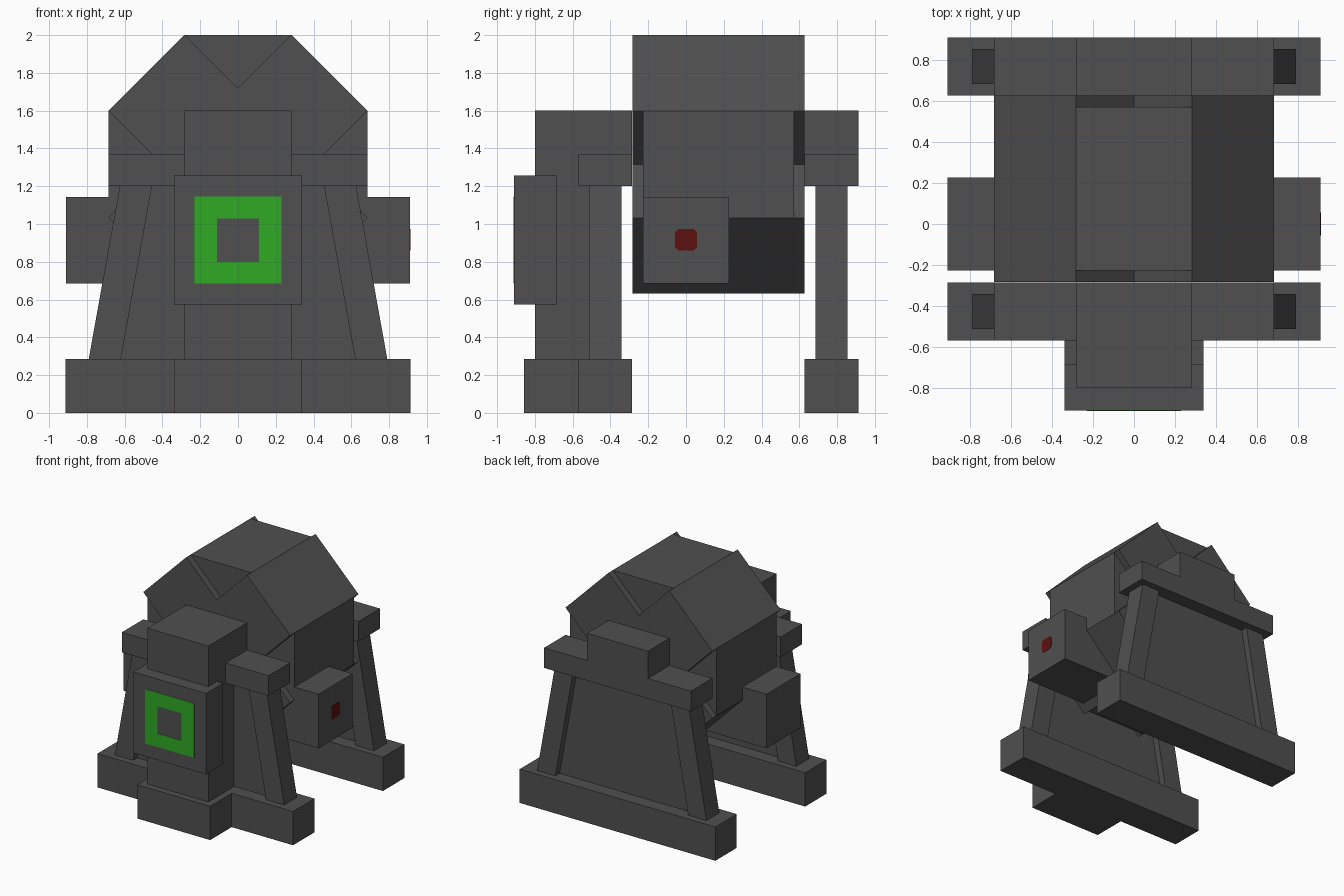
import bpy, bmesh, math
from mathutils import Matrix, Vector

if "Cube" in bpy.data.objects:
    bpy.data.objects.remove(bpy.data.objects["Cube"])


def material(name, rgb):
    m = bpy.data.materials.new(name)
    m.diffuse_color = (*rgb, 1)
    m.use_nodes = True
    m.node_tree.nodes["Principled BSDF"].inputs["Base Color"].default_value = m.diffuse_color
    return m


GREY = material("dark_grey", (0.08, 0.08, 0.08))
GREEN = material("bright_green", (0.028, 0.40, 0.017))
RED = material("dark_red", (0.11, 0.005, 0.005))


def finish(name, bm, mat):
    bmesh.ops.recalc_face_normals(bm, faces=bm.faces)
    me = bpy.data.meshes.new(name)
    bm.to_mesh(me)
    bm.free()
    me.materials.append(mat)
    ob = bpy.data.objects.new(name, me)
    bpy.context.collection.objects.link(ob)
    return ob


def box(name, x, y, z, mat=GREY, turn=0.0):
    """Box from (min, max) ranges, optionally turned about the y axis."""
    bm = bmesh.new()
    bmesh.ops.create_cube(bm, size=1)
    size = [r[1] - r[0] for r in (x, y, z)]
    mid = Vector([(r[0] + r[1]) / 2 for r in (x, y, z)])
    bm.transform(Matrix.Translation(mid) @ Matrix.Rotation(turn, 4, 'Y')
                 @ Matrix.Diagonal((*size, 1)))
    return finish(name, bm, mat)


def prism(name, profile, y0, y1, mat=GREY):
    """Extrude an x-z profile along y."""
    bm = bmesh.new()
    f = bm.faces.new([bm.verts.new((px, y0, pz)) for px, pz in profile])
    new = bmesh.ops.extrude_face_region(bm, geom=[f])["geom"]
    bmesh.ops.translate(bm, vec=(0, y1 - y0, 0),
                        verts=[v for v in new if isinstance(v, bmesh.types.BMVert)])
    return finish(name, bm, mat)


# Drum body: four crossed slabs forming an octagon, the diagonals slightly longer
R, H, CZ = 0.685, 0.284, 1.316
for i, label in enumerate(("level", "rising", "upright", "falling")):
    y = (-0.284, 0.628) if i % 2 else (-0.227, 0.571)
    box("drum_slab_" + label, (-R, R), y, (CZ - H, CZ + H), turn=i * math.pi / 4)

# Front and rear stands
for label, y0 in (("front", -0.57), ("rear", 0.628)):
    y1 = y0 + 0.285
    box(label + "_foot", (-0.913, 0.913), (y0, y1), (0, 0.285))
    box(label + "_beam", (-0.685, 0.685), (y0, y1), (1.2, 1.37))
    box(label + "_beam_block", (-0.284, 0.284), (y0, y1), (1.36, 1.6))
    prism(label + "_wall", [(-0.66, 0.27), (0.66, 0.27), (0.49, 1.22), (-0.49, 1.22)],
          y0 + 0.114, y0 + 0.171)
    for side, s in (("left", -1), ("right", 1)):
        prism(f"{label}_{side}_leg",
              [(s * 0.623, 0.27), (s * 0.793, 0.27), (s * 0.622, 1.22), (s * 0.452, 1.22)],
              y0 + 0.057, y0 + 0.228)

# Front column with its step and control box
box("column_step", (-0.34, 0.34), (-0.857, -0.56), (0, 0.285))
box("front_column", (-0.284, 0.284), (-0.80, -0.43), (0.28, 1.6))
box("control_box", (-0.34, 0.34), (-0.911, -0.685), (0.575, 1.258))

# Green square frame on the control box
for label, x, z in (("bottom", (-0.23, 0.23), (0.686, 0.80)),
                    ("top", (-0.23, 0.23), (1.03, 1.145)),
                    ("left", (-0.23, -0.112), (0.80, 1.03)),
                    ("right", (0.112, 0.23), (0.80, 1.03))):
    box("green_frame_" + label, x, (-0.914, -0.909), z, GREEN)

# Side boxes
for side, s in (("left", -1), ("right", 1)):
    box(side + "_side_box", sorted((s * 0.284, s * 0.911)), (-0.227, 0.227), (0.686, 1.143))

# Red button on the right side box, with clipped corners
bm = bmesh.new()
a, c = 0.057, 0.04
ring = [(-a, -c), (-c, -a), (c, -a), (a, -c), (a, c), (c, a), (-c, a), (-a, c)]
f = bm.faces.new([bm.verts.new((0.909, py, 0.917 + pz)) for py, pz in ring])
geom = bmesh.ops.extrude_face_region(bm, geom=[f])["geom"]
bmesh.ops.translate(bm, vec=(0.005, 0, 0),
                    verts=[v for v in geom if isinstance(v, bmesh.types.BMVert)])
finish("red_button", bm, RED)
